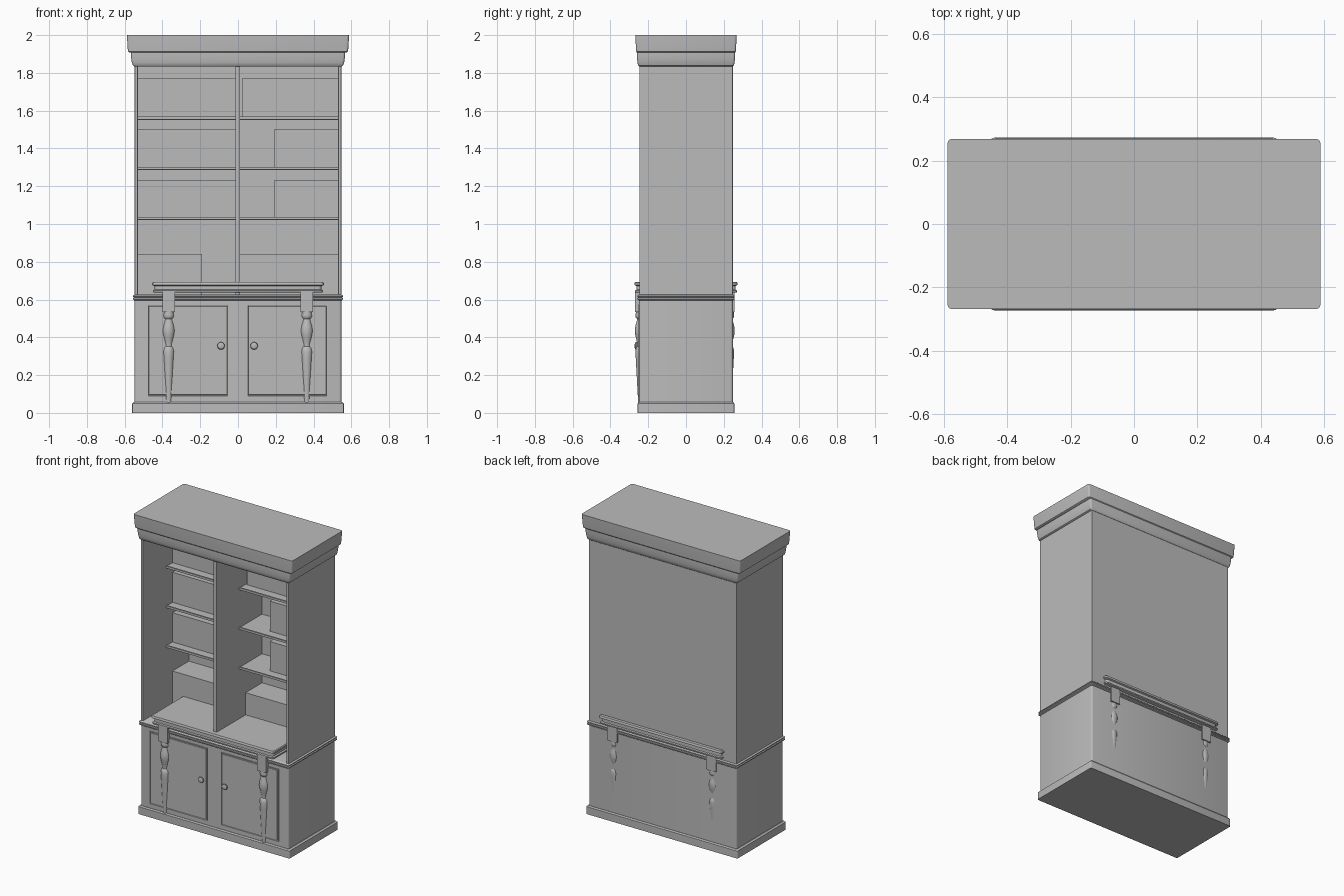
import bpy, bmesh, math
from mathutils import Matrix

if "Cube" in bpy.data.objects:
    bpy.data.objects.remove(bpy.data.objects["Cube"])

grey = bpy.data.materials.new("cabinet grey")
grey.diffuse_color = (0.5, 0.5, 0.5, 1)
grey.use_nodes = True
grey.node_tree.nodes["Principled BSDF"].inputs["Base Color"].default_value = grey.diffuse_color


def finish(name, bm, smooth=False):
    bmesh.ops.recalc_face_normals(bm, faces=bm.faces[:])
    me = bpy.data.meshes.new(name)
    bm.to_mesh(me)
    bm.free()
    me.materials.append(grey)
    ob = bpy.data.objects.new(name, me)
    bpy.context.collection.objects.link(ob)
    if smooth:
        bpy.ops.object.select_all(action='DESELECT')
        ob.select_set(True)
        bpy.context.view_layer.objects.active = ob
        bpy.ops.object.shade_smooth_by_angle(angle=math.radians(35))
    return ob


def loft(rings):
    """Skin a stack of equal-length point rings and cap both ends."""
    bm = bmesh.new()
    vs = [[bm.verts.new(p) for p in r] for r in rings]
    n = len(vs[0])
    for a, b in zip(vs, vs[1:]):
        for i in range(n):
            j = (i + 1) % n
            bm.faces.new((a[i], a[j], b[j], b[i]))
    bm.faces.new(vs[0])
    bm.faces.new(vs[-1])
    return bm


def moulding(name, profile, r=0.012):
    """Rounded-rectangle slab; profile is (half x, half y, z)."""
    def ring(hx, hy, z):
        pts = []
        for k, (sx, sy) in enumerate(((1, 1), (-1, 1), (-1, -1), (1, -1))):
            for s in range(4):
                a = math.radians(90 * k + 30 * s)
                pts.append((sx * (hx - r) + r * math.cos(a),
                            sy * (hy - r) + r * math.sin(a), z))
        return pts
    return finish(name, loft([ring(*p) for p in profile]), True)


def turned(name, profile, matrix, sides=20):
    """Lathe a (radius, height) profile."""
    rings = [[(r * math.cos(2 * math.pi * i / sides), r * math.sin(2 * math.pi * i / sides), z)
              for i in range(sides)] for r, z in profile]
    bm = loft(rings)
    bm.transform(matrix)
    return finish(name, bm, True)


def box(name, x0, x1, y0, y1, z0, z1, bevel=0):
    bm = bmesh.new()
    bmesh.ops.create_cube(bm, size=1)
    bm.transform(Matrix.Translation(((x0 + x1) / 2, (y0 + y1) / 2, (z0 + z1) / 2))
                 @ Matrix.Diagonal((x1 - x0, y1 - y0, z1 - z0, 1)))
    if bevel:
        bmesh.ops.bevel(bm, geom=bm.edges[:], offset=bevel, segments=2,
                        affect='EDGES', profile=0.5)
    return finish(name, bm)


# Lower cupboard, plinth and waist moulding
moulding("plinth", [(.56, .256, 0), (.56, .256, .05), (.55, .25, .058)], .006)
moulding("cupboard_body", [(.547, .248, .05), (.547, .248, .61)])
moulding("waist_moulding", [(.549, .25, .595), (.556, .256, .6), (.556, .256, .607),
                            (.55, .252, .611), (.556, .257, .615), (.556, .257, .62),
                            (.548, .25, .626)], .008)

# Upper bookcase shell
for s, side in ((-1, "left"), (1, "right")):
    xs = sorted((s * .53, s * .547))
    box(side + "_side", *xs, -.247, .248, .62, 1.85, .004)
box("back_panel", -.54, .54, .238, .249, .62, 1.85)
box("divider", -.014, .011, -.24, .24, .62, 1.85, .003)

# Crown: coved lower part and tall cap
moulding("crown_cove", [(.55, .25, 1.835), (.557, .254, 1.84), (.562, .257, 1.855),
                        (.565, .259, 1.875), (.567, .26, 1.9), (.567, .26, 1.91),
                        (.56, .255, 1.915)])
moulding("crown_cap", [(.575, .26, 1.908), (.582, .264, 1.913), (.584, .265, 1.93),
                       (.588, .268, 1.995), (.588, .268, 2.0)])

# Shelves with a lipped front edge, and book blocks behind
bays = {"left": (-.532, -.012), "right": (.009, .532)}
for side, (x0, x1) in bays.items():
    for i, z in enumerate((1.02, 1.285, 1.55)):
        box(f"{side}_shelf_{i}", x0, x1, .005, .24, z, z + .014)
        box(f"{side}_shelf_lip_{i}", x0, x1, -.004, .006, z + .004, z + .018)
blocks = [(-.53, -.19, .62, .84), (-.53, -.014, 1.03, 1.23), (-.53, -.014, 1.295, 1.5),
          (-.53, -.014, 1.56, 1.77), (.011, .53, .62, .84), (.19, .53, 1.03, 1.23),
          (.19, .53, 1.295, 1.5), (.02, .53, 1.56, 1.77)]
for i, (x0, x1, z0, z1) in enumerate(blocks):
    box(f"book_block_{i}", x0, x1, .065, .24, z0, z1)

# Cupboard doors with a grooved border, and round knobs
knob = [(.009, 0), (.009, .008), (.018, .011), (.02, .016), (.018, .021), (.01, .0245), (.003, .025)]
for side, x0, x1, kx in (("left", -.477, -.053, -.09), ("right", .05, .475, .085)):
    bm = bmesh.new()
    bmesh.ops.create_cube(bm, size=1)
    bm.transform(Matrix.Translation(((x0 + x1) / 2, -.246, .33))
                 @ Matrix.Diagonal((x1 - x0, .012, .485, 1)))
    front = min(bm.faces, key=lambda f: f.calc_center_median().y)
    for thickness, depth in ((.004, 0), (.003, -.005), (.003, 0), (.003, .004)):
        bmesh.ops.inset_region(bm, faces=[front], thickness=thickness, depth=depth)
    finish(side + "_door", bm)
    turned(side + "_knob", knob, Matrix.Translation((kx, -.247, .355))
           @ Matrix.Rotation(math.pi / 2, 4, 'X'), 16)

# Console table set through the bookcase, with turned legs
moulding("table_top", [(.445, .266, .637), (.45, .271, .64), (.45, .271, .648),
                       (.441, .263, .652), (.441, .263, .672), (.455, .2725, .677),
                       (.455, .2725, .688), (.45, .27, .692)], .015)
leg = [(.013, 0), (.016, .05), (.022, .16), (.029, .29), (.031, .325), (.027, .345),
       (.02, .352), (.02, .362), (.025, .385), (.032, .415), (.034, .435), (.031, .46),
       (.024, .485), (.022, .497), (.029, .505), (.031, .515), (.029, .525), (.029, .54)]
for y, end in ((-.237, "front"), (.224, "back")):
    for x, side in ((-.367, "left"), (.364, "right")):
        box(f"{end}_{side}_leg_block", x - .034, x + .034, y - .034, y + .034, .535, .64)
        turned(f"{end}_{side}_leg", leg, Matrix.Translation((x, y, 0)))
